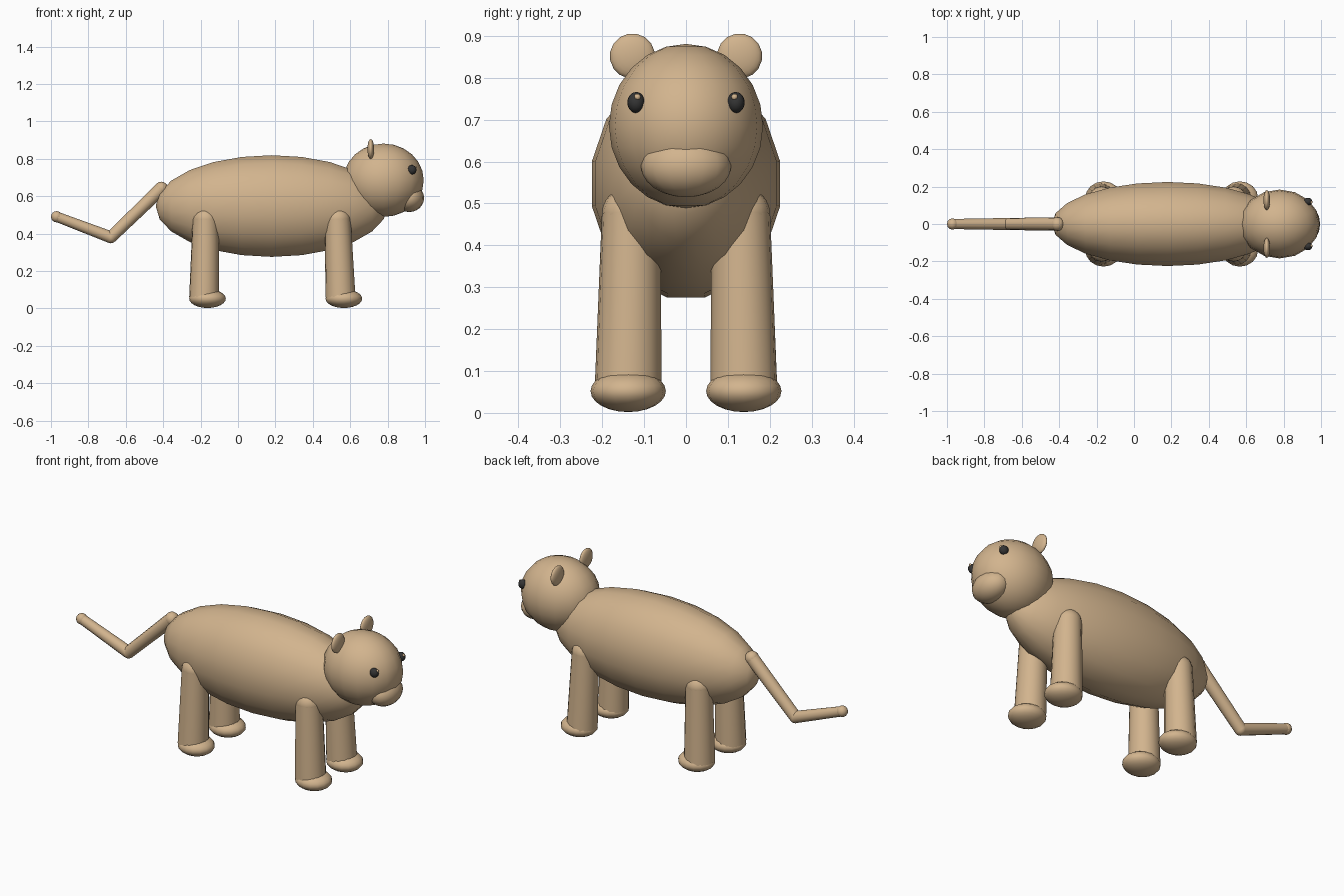
import bpy, bmesh
from math import pi
from mathutils import Vector, Matrix

cube = bpy.data.objects.get("Cube")
if cube:
    bpy.data.objects.remove(cube, do_unlink=True)


def material(name, color, roughness):
    m = bpy.data.materials.new(name)
    m.use_nodes = True
    m.diffuse_color = color
    bsdf = m.node_tree.nodes["Principled BSDF"]
    bsdf.inputs["Base Color"].default_value = color
    bsdf.inputs["Roughness"].default_value = roughness
    return m


TAN = material("tan fur", (0.645, 0.456, 0.27, 1), 0.8)
DARK = material("dark eye", (0.035, 0.035, 0.035, 1), 0.4)


def finish(name, bm, mat):
    for f in bm.faces:
        f.smooth = True
    mesh = bpy.data.meshes.new(name)
    bm.to_mesh(mesh)
    bm.free()
    mesh.materials.append(mat)
    ob = bpy.data.objects.new(name, mesh)
    bpy.context.collection.objects.link(ob)
    return ob


def ellipsoid(name, center, half, mat=TAN, segs=16, rings=12, along_x=False):
    """Stretched sphere, its poles on z or on x."""
    bm = bmesh.new()
    bmesh.ops.create_uvsphere(bm, u_segments=segs, v_segments=rings, radius=1)
    turn = Matrix()
    if along_x:
        turn = Matrix.Rotation(pi / 2, 4, 'Y') @ Matrix.Rotation(pi / segs, 4, 'Z')
    bm.transform(Matrix.Translation(center) @ Matrix.Diagonal((*half, 1)) @ turn)
    return finish(name, bm, mat)


def limb(name, start, end, r1, r2, segs=12):
    """Open tapered tube between two points; its ends sit inside other parts."""
    a, b = Vector(start), Vector(end)
    bm = bmesh.new()
    bmesh.ops.create_cone(bm, segments=segs, radius1=r1, radius2=r2,
                          depth=(b - a).length, cap_ends=False)
    turn = (b - a).to_track_quat('Z', 'Y').to_matrix().to_4x4()
    bm.transform(Matrix.Translation((a + b) / 2) @ turn)
    return finish(name, bm, TAN)


# Body, head and muzzle
ellipsoid("body", (0.18, 0, 0.547), (0.62, 0.229, 0.277), along_x=True)
ellipsoid("head", (0.778, 0, 0.685), (0.215, 0.184, 0.196))
ellipsoid("muzzle", (0.915, 0, 0.59), (0.08, 0.108, 0.075))

# Ears and eyes, one on each side of the head
for side, s in (("near", -1), ("far", 1)):
    ellipsoid(f"ear_{side}", (0.71, s * 0.128, 0.852), (0.018, 0.054, 0.054), along_x=True)
    ellipsoid(f"eye_{side}", (0.93, s * 0.119, 0.741), (0.024, 0.021, 0.025), DARK)
    ellipsoid(f"eye_glint_{side}", (0.947, s * 0.116, 0.754), (0.008, 0.008, 0.008), segs=8, rings=6)

# Legs: tapered tube, rounded shoulder or hip, flattened paw
for pair, foot_x, top_x in (("fore", 0.548, 0.533), ("hind", -0.181, -0.173)):
    for side, s in (("near", -1), ("far", 1)):
        top = (top_x, s * 0.131, 0.475)
        limb(f"{pair}_leg_{side}", (foot_x, s * 0.138, 0.06), top, 0.08, 0.07, 16)
        ellipsoid(f"{pair}_leg_top_{side}", top, (0.07, 0.07, 0.066))
        ellipsoid(f"{pair}_paw_{side}", (foot_x + 0.018, s * 0.138, 0.052), (0.098, 0.09, 0.05))

# Tail: two tubes with rounded joints
root, bend, tip = (-0.41, 0, 0.64), (-0.68, 0, 0.38), (-0.97, 0, 0.49)
limb("tail_upper", root, bend, 0.036, 0.032)
limb("tail_lower", bend, tip, 0.032, 0.027)
for name, point, r in (("tail_root", root, 0.037), ("tail_bend", bend, 0.032), ("tail_tip", tip, 0.03)):
    ellipsoid(name, point, (r, r, r), segs=12, rings=8)
